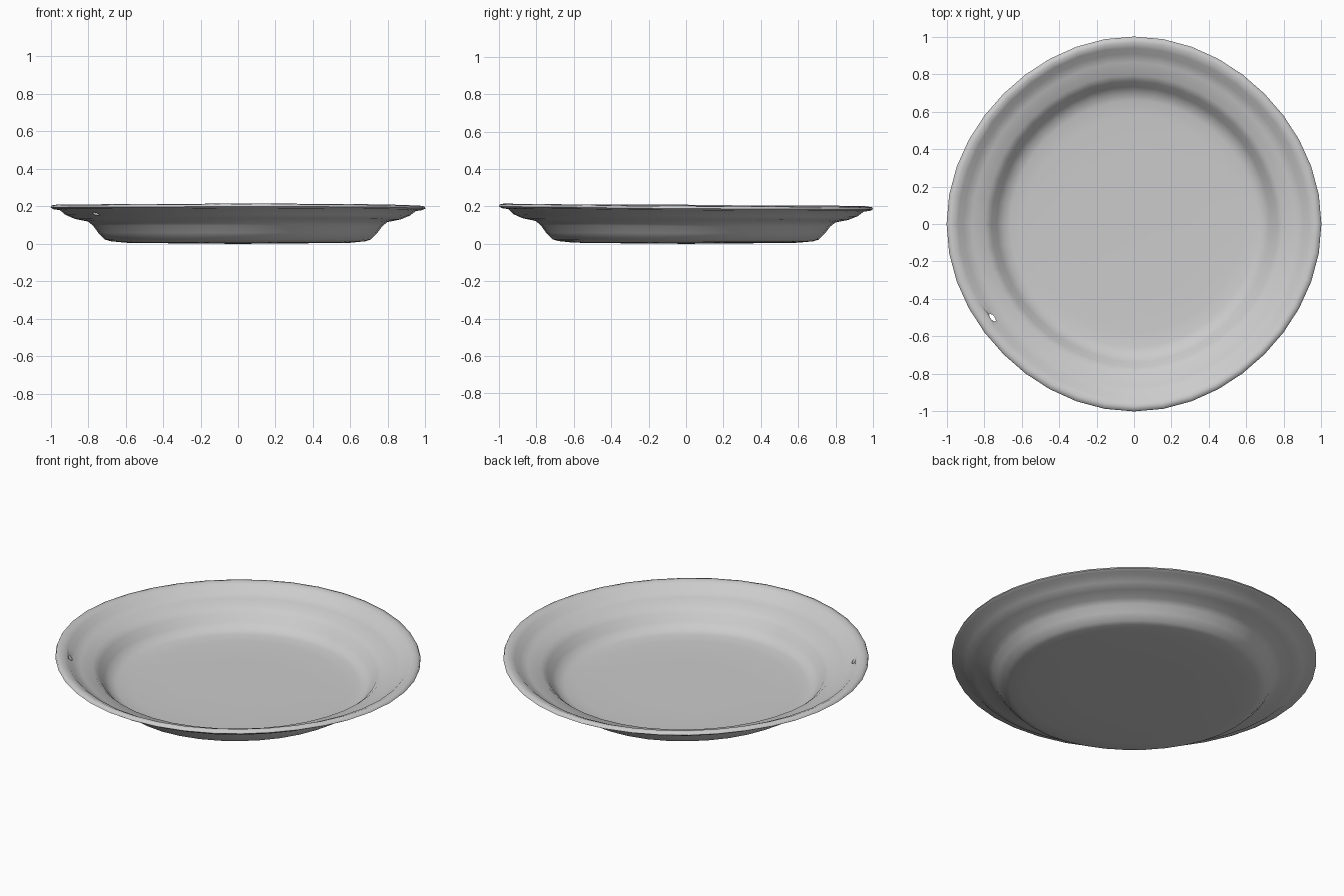
import bpy, bmesh, math, random

if "Cube" in bpy.data.objects:
    bpy.data.objects.remove(bpy.data.objects["Cube"])

random.seed(4)
SEGS = 40

# Closed plate section (radius, height): underside outward, rolled lip, inside back to the centre
profile = [(0.35, 0.003), (0.60, 0.006), (0.68, 0.014), (0.71, 0.023), (0.745, 0.058), (0.772, 0.095),
           (0.80, 0.118), (0.87, 0.132), (0.92, 0.153), (0.95, 0.178), (0.985, 0.183),
           (1.00, 0.192), (0.995, 0.203), (0.97, 0.207), (0.94, 0.194), (0.91, 0.165),
           (0.865, 0.147), (0.795, 0.133), (0.762, 0.105), (0.733, 0.066), (0.70, 0.036),
           (0.66, 0.026), (0.58, 0.020), (0.35, 0.018)]

# Hand-made unevenness: slightly squared outline, gently tilted and dented wall
dents = [random.uniform(-1, 1) for _ in range(SEGS // 2)]


def place(r, z, i):
    a = 2 * math.pi * i / SEGS
    d = (dents[(i // 2) % len(dents)] + dents[((i + 1) // 2) % len(dents)]) / 2
    outline = 1 - 0.008 * (1 - math.cos(4 * a)) * r
    if 0.69 < r < 0.95:
        outline += 0.006 * d
    x, y = r * outline * math.cos(a), r * outline * math.sin(a)
    lift = min(1, z / 0.2)
    return x, y, z + lift * (-0.007 * y - 0.002 * x + 0.002 * d)


# Plate body
bm = bmesh.new()
rings = [[bm.verts.new(place(r, z, i)) for i in range(SEGS)] for r, z in profile]
under = bm.verts.new((0, 0, 0.0))
floor = bm.verts.new((0, 0, 0.018))
for lo, hi in zip(rings, rings[1:]):
    for i in range(SEGS):
        j = (i + 1) % SEGS
        bm.faces.new((lo[i], lo[j], hi[j], hi[i]))
for i in range(SEGS):
    j = (i + 1) % SEGS
    bm.faces.new((under, rings[0][j], rings[0][i]))
    bm.faces.new((floor, rings[-1][i], rings[-1][j]))
bmesh.ops.recalc_face_normals(bm, faces=bm.faces)
mesh = bpy.data.meshes.new("plate")
bm.to_mesh(mesh)
bm.free()
plate = bpy.data.objects.new("plate", mesh)
bpy.context.collection.objects.link(plate)

# Small slot-shaped hole worn through the rim
bpy.ops.mesh.primitive_cylinder_add(vertices=10, radius=1, depth=1,
                                    location=(-0.755, -0.50, 0.15),
                                    rotation=(0, 0, math.radians(-50)))
cutter = bpy.context.object
cutter.name = "rim_hole_cutter"
cutter.scale = (0.025, 0.011, 0.2)
cutter.hide_render = True
cut = plate.modifiers.new("rim_hole", "BOOLEAN")
cut.operation = "DIFFERENCE"
cut.solver = "EXACT"
cut.object = cutter

# Apply the cut, remove the helper, shade smooth
bpy.ops.object.select_all(action="DESELECT")
plate.select_set(True)
bpy.context.view_layer.objects.active = plate
bpy.ops.object.modifier_apply(modifier=cut.name)
bpy.data.objects.remove(cutter)
bpy.ops.object.shade_smooth_by_angle(angle=math.radians(60))
